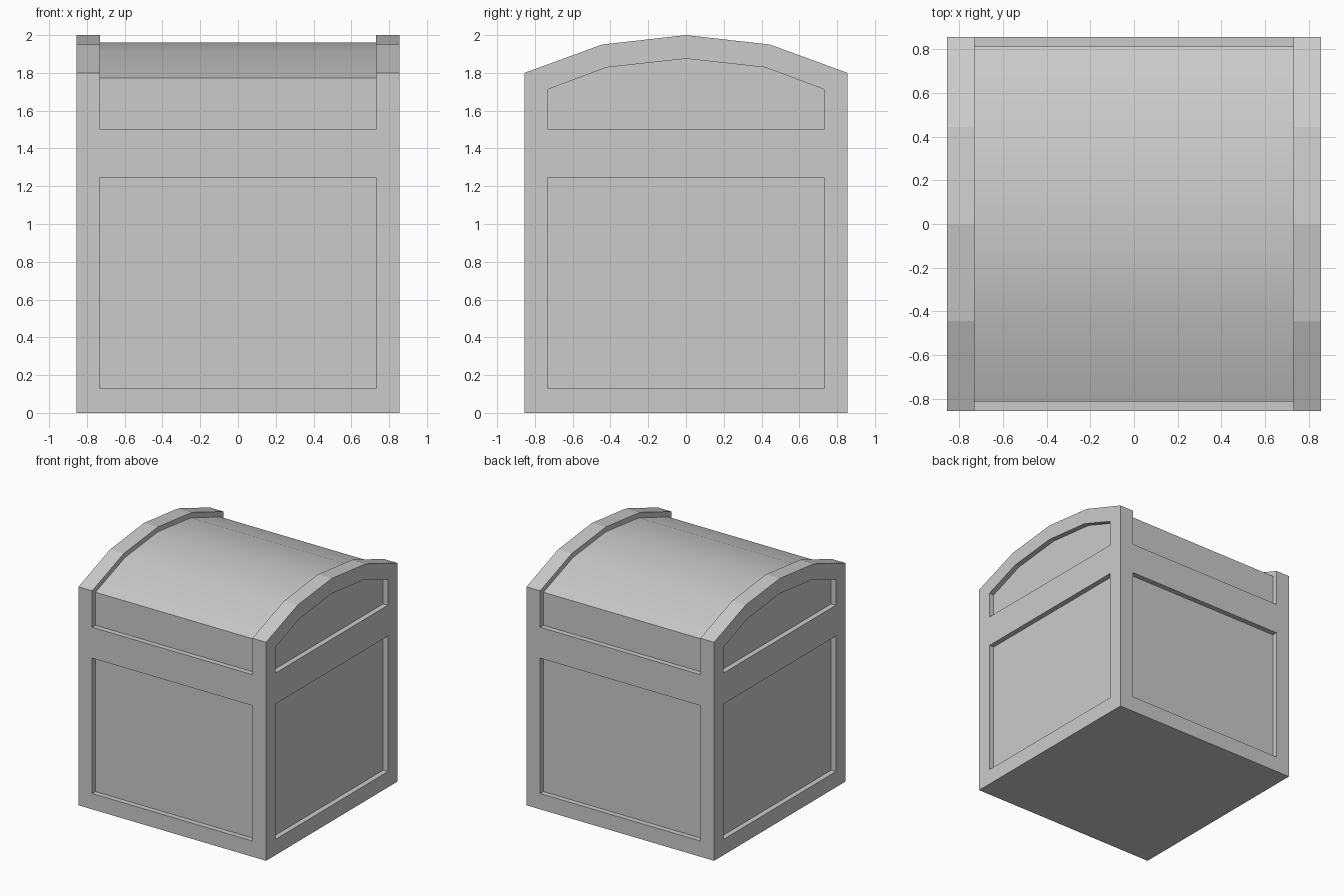
import bpy
import bmesh

if "Cube" in bpy.data.objects:
    bpy.data.objects.remove(bpy.data.objects["Cube"])

HALF = 0.855     # half width and half depth
INNER = 0.73     # half width of the sunken panels
DEPTH = 0.043    # depth of the sunken panels
PANEL_Z = (0.13, 1.245)
UPPER_Z = 1.5


def mirrored(points):
    """Complete a half profile that starts at -y and ends on y = 0."""
    return points + [(-y, z) for y, z in reversed(points) if y]


def prism(name, profile, x0, x1):
    """Extrude a y-z profile from x0 to x1."""
    bm = bmesh.new()
    face = bm.faces.new([bm.verts.new((x0, y, z)) for y, z in profile])
    ext = bmesh.ops.extrude_face_region(bm, geom=[face])
    verts = [g for g in ext["geom"] if isinstance(g, bmesh.types.BMVert)]
    bmesh.ops.translate(bm, verts=verts, vec=(x1 - x0, 0, 0))
    bmesh.ops.recalc_face_normals(bm, faces=bm.faces)
    mesh = bpy.data.meshes.new(name)
    bm.to_mesh(mesh)
    bm.free()
    obj = bpy.data.objects.new(name, mesh)
    bpy.context.collection.objects.link(obj)
    return obj


def rect(y0, y1, z0, z1):
    return [(y0, z0), (y1, z0), (y1, z1), (y0, z1)]


# Solid body with arched top
body = prism("chest_body", mirrored([(-HALF, 0), (-HALF, 1.8), (-0.445, 1.95), (0, 2)]),
             -HALF, HALF)

# Sunken roof together with the upper front and back panels
roof = mirrored([(-1, UPPER_Z), (-HALF + DEPTH, UPPER_Z), (-HALF + DEPTH, 1.772),
                 (-0.43, 1.911), (0, 1.96)])
cutters = [prism("roof_cutter", roof + [(1, 2.2), (-1, 2.2)], -INNER, INNER)]

# Side panels (rectangular and arched) and lower front and back panels
arch = mirrored([(-INNER, UPPER_Z), (-INNER, 1.713), (-0.42, 1.829), (0, 1.875)])
for s in (-1, 1):
    x0, x1 = sorted((s * (HALF - DEPTH), s * 1.0))
    cutters.append(prism("side_panel_cutter", rect(-INNER, INNER, *PANEL_Z), x0, x1))
    cutters.append(prism("side_arch_cutter", arch, x0, x1))
    cutters.append(prism("front_panel_cutter", rect(x0, x1, *PANEL_Z), -INNER, INNER))

# Carve the panels
bpy.context.view_layer.objects.active = body
for cutter in cutters:
    mod = body.modifiers.new("carve", 'BOOLEAN')
    mod.operation = 'DIFFERENCE'
    mod.solver = 'EXACT'
    mod.object = cutter
    bpy.ops.object.modifier_apply(modifier=mod.name)
    bpy.data.objects.remove(cutter)

# Smooth the rounded roof only, keep the frame faceted
for p in body.data.polygons:
    p.use_smooth = p.normal.z > 0.8 and p.center.z > 1.7 and abs(p.center.x) < 0.7
